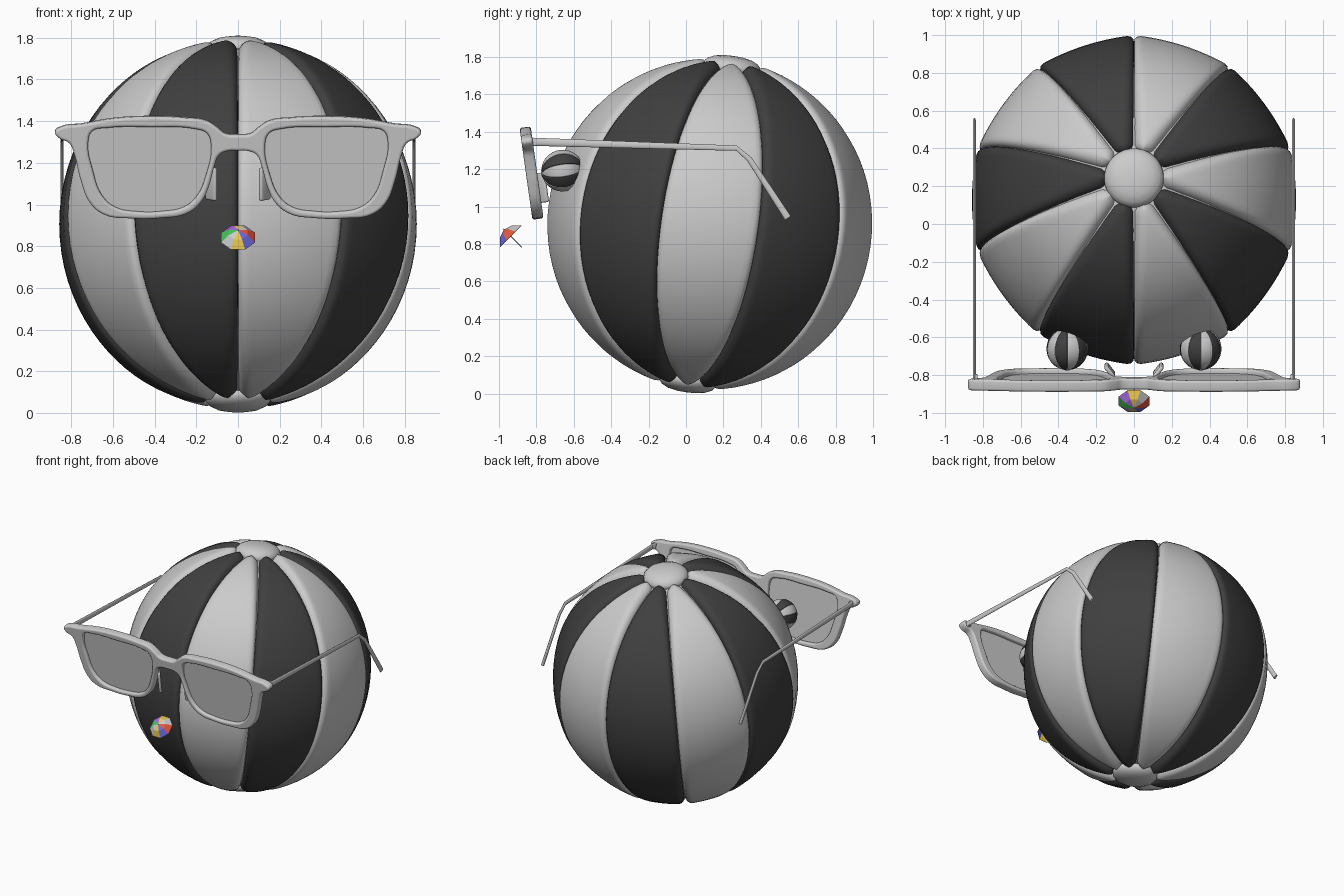
import bpy, bmesh
from math import sin, cos, pi, sqrt, radians
from mathutils import Matrix, Vector

if "Cube" in bpy.data.objects:
    bpy.data.objects.remove(bpy.data.objects["Cube"])


def material(name, rgb):
    m = bpy.data.materials.new(name)
    m.diffuse_color = (*rgb, 1)
    m.use_nodes = True
    m.node_tree.nodes["Principled BSDF"].inputs["Base Color"].default_value = m.diffuse_color
    return m


def add(name, mesh, matrix=Matrix(), mat=None, angle=None):
    ob = bpy.data.objects.new(name, mesh)
    bpy.context.collection.objects.link(ob)
    ob.matrix_world = matrix
    if mat and not mesh.materials:
        mesh.materials.append(mat)
    if angle:
        bpy.ops.object.select_all(action='DESELECT')
        ob.select_set(True)
        bpy.context.view_layer.objects.active = ob
        bpy.ops.object.shade_smooth_by_angle(angle=radians(angle))
    return ob


def mesh_from(name, verts, faces, smooth=False, recalc=False):
    me = bpy.data.meshes.new(name)
    me.from_pydata(verts, [], faces)
    if recalc:
        bm = bmesh.new()
        bm.from_mesh(me)
        bmesh.ops.recalc_face_normals(bm, faces=bm.faces)
        bm.to_mesh(me)
        bm.free()
    for p in me.polygons:
        p.use_smooth = smooth
    return me


def grid_faces(rows, cols, base=0):
    return [(base + i * cols + j, base + (i + 1) * cols + j,
             base + (i + 1) * cols + j + 1, base + i * cols + j + 1)
            for i in range(rows - 1) for j in range(cols - 1)]


def lathe(name, profile, n):
    verts = [(r * cos(2 * pi * j / n), r * sin(2 * pi * j / n), z)
             for r, z in profile for j in range(n + 1)]
    me = mesh_from(name, verts, grid_faces(len(profile), n + 1), True)
    bm = bmesh.new()
    bm.from_mesh(me)
    bmesh.ops.remove_doubles(bm, verts=bm.verts, dist=1e-5)
    bm.to_mesh(me)
    bm.free()
    return me


# Puffy ball panels: ten gores, alternately dark and light
def panels(name, first):
    R, t0, rows, cols = 0.87, 0.165, 49, 19
    verts, faces = [], []
    for k in range(first, 10, 2):
        base = len(verts)
        for i in range(rows):
            s = i / (rows - 1)
            s = 0.35 * s + 0.65 * (0.5 - 0.5 * cos(pi * s))
            th = t0 + (pi - 2 * t0) * s
            e = min(R * min(th - t0, pi - t0 - th) / 0.05, 1)
            f = max(0.15, sqrt(max(0, 1 - (1 - e) ** 2)))
            c2 = cos(th) ** 2
            w = 0.035 + 0.035 * c2 * c2
            for j in range(cols):
                u = sin(pi / 2 * (2 * j / (cols - 1) - 1))
                d = R * sin(th) * pi / 10 * f * (1 - abs(u))
                q = max(0, 1 - d / w)
                drop = (0.036 + 0.035 * c2) * (1 - sqrt(max(0, 1 - q * q)))
                r = 0.858 + 0.03 * c2 + 0.014 * u * u * (1 - c2) - drop
                ph = k * pi / 5 + u * f * pi / 10
                verts.append((r * sin(th) * cos(ph), r * sin(th) * sin(ph), r * cos(th)))
        faces += grid_faces(rows, cols, base)
    return mesh_from(name, verts, faces, True)


dark = material("dark_panel", (0.05, 0.05, 0.05))
light_mesh = panels("light_panels", 0)
dark_mesh = panels("dark_panels", 1)
cap_mesh = lathe("cap", [(0, .908), (.05, .906), (.1, .897), (.135, .88),
                         (.155, .858), (.158, .84), (.15, .815)], 40)
core_mesh = lathe("core", [(.832 * sin(pi * i / 24), .845 * cos(pi * i / 24))
                           for i in range(25)], 48)


def ball(name, loc, tilt, scale=1):
    m = Matrix.Translation(loc) @ Matrix.Rotation(radians(tilt), 4, 'X') @ Matrix.Scale(scale, 4)
    add(name + "_light_panels", light_mesh, m)
    add(name + "_dark_panels", dark_mesh, m, dark)
    add(name + "_core", core_mesh, m)
    add(name + "_top_cap", cap_mesh, m)
    add(name + "_bottom_cap", cap_mesh, m @ Matrix.Rotation(pi, 4, 'X'))


# Big ball body leaning back, and two small ball eyes facing forward
ball("body", (0, 0.127, 0.906), -8)
for side, sx in (("left", -1), ("right", 1)):
    ball(side + "_eye", (sx * 0.353, -0.66, 1.192), 98, 0.128)

# Glasses front: flat curve outline with two lens holes, leaning forward
glasses = Matrix.Translation((0, -0.826, 1.18)) @ Matrix.Rotation(radians(98), 4, 'X')
outer = [(0, 1.337), (.06, 1.342), (.1, 1.372), (.15, 1.403), (.25, 1.417), (.42, 1.424),
         (.6, 1.414), (.75, 1.388), (.85, 1.374), (.878, 1.352), (.86, 1.322), (.81, 1.297),
         (.785, 1.24), (.755, 1.12), (.71, 1.01), (.64, .953), (.52, .936), (.36, .938),
         (.25, .957), (.18, 1.01), (.14, 1.09), (.115, 1.18), (.09, 1.24), (.05, 1.259), (0, 1.261)]
lens = [(.13, 1.29), (.15, 1.345), (.2, 1.364), (.42, 1.374), (.63, 1.37), (.7, 1.354),
        (.719, 1.3), (.695, 1.16), (.655, 1.05), (.59, .99), (.48, .968), (.36, .97),
        (.26, .99), (.2, 1.04), (.155, 1.14)]
mirrored = lambda pts: [(-x, z) for x, z in reversed(pts)]


def plate(name, loops, half, bevel, matrix):
    cu = bpy.data.curves.new(name, 'CURVE')
    cu.dimensions, cu.fill_mode = '2D', 'BOTH'
    cu.resolution_u, cu.bevel_resolution = 5, 3
    cu.extrude, cu.bevel_depth, cu.offset = half - bevel, bevel, -bevel
    for pts in loops:
        sp = cu.splines.new('BEZIER')
        sp.bezier_points.add(len(pts) - 1)
        sp.use_cyclic_u = True
        for bp, (x, z) in zip(sp.bezier_points, pts):
            bp.co = (x, (z - 1.18) / cos(radians(8)), 0)
            bp.handle_left_type = bp.handle_right_type = 'AUTO'
    tmp = bpy.data.objects.new(name + "_curve", cu)
    bpy.context.collection.objects.link(tmp)
    deps = bpy.context.evaluated_depsgraph_get()
    me = bpy.data.meshes.new_from_object(tmp.evaluated_get(deps))
    bpy.data.objects.remove(tmp)
    add(name, me, matrix, angle=35)


plate("glasses_frame", [outer + mirrored(outer[1:-1]), lens, mirrored(lens)], 0.03, 0.013, glasses)
plate("left_lens", [mirrored(lens)], 0.005, 0, glasses)
plate("right_lens", [lens], 0.005, 0, glasses)


# Rounded tube swept along a path lying in the y-z plane
def swept(name, path, half_x, n=12):
    verts, faces = [], []
    for i, (x, y, z, h) in enumerate(path):
        a, b = path[max(i - 1, 0)], path[min(i + 1, len(path) - 1)]
        t = Vector((0, b[1] - a[1], b[2] - a[2])).normalized()
        up = Vector((0, -t.z, t.y))
        for j in range(n):
            an = 2 * pi * j / n
            verts.append(Vector((x + half_x * cos(an), y, z)) + up * h * sin(an))
    for i in range(len(path) - 1):
        for j in range(n):
            k = (j + 1) % n
            faces.append((i * n + j, i * n + k, (i + 1) * n + k, (i + 1) * n + j))
    faces += [tuple(range(n)), tuple(range((len(path) - 1) * n, len(path) * n))]
    return mesh_from(name, verts, faces, recalc=True)


def rounded_box(name, size, bevel, matrix):
    bm = bmesh.new()
    bmesh.ops.create_cube(bm, size=1, matrix=Matrix.Diagonal((*size, 1)))
    bmesh.ops.bevel(bm, geom=bm.edges[:], offset=bevel, segments=3, profile=0.5, affect='EDGES')
    me = bpy.data.meshes.new(name)
    bm.to_mesh(me)
    bm.free()
    add(name, me, matrix, angle=35)


# Temple arms, hinges and nose pads
for side, sx in (("left", -1), ("right", 1)):
    x = sx * 0.845
    arm = [(x, -.85, 1.347, .022), (x, .27, 1.312, .014), (x, .34, 1.252, .015), (x, .545, .938, .019)]
    add(side + "_temple_arm", swept(side + "_temple_arm", arm, 0.008), angle=40)
    rounded_box(side + "_hinge", (.025, .04, .04), .006, Matrix.Translation((sx * .84, -.815, 1.345)))
    rounded_box(side + "_nose_pad", (.022, .075, .16), .01,
                Matrix.Translation((sx * .128, -.775, 1.1))
                @ Matrix.Rotation(radians(8), 4, 'X') @ Matrix.Rotation(radians(-38 * sx), 4, 'Z'))

# Paper parasol: eight flat coloured panels, clockwise from the front
parasol = Matrix.Translation((0, -0.9375, 0.841)) @ Matrix.Rotation(radians(45), 4, 'X')
yellow = material("yellow", (.85, .6, .08))
colours = [yellow, material("white", (.8, .8, .8)), material("green", (.06, .55, .1)),
           material("purple", (.4, .15, .75)), yellow, None,
           material("red", (.8, .1, .05)), material("blue", (.15, .15, .75))]
for k, mat in enumerate(colours):
    a = -pi / 2 - k * pi / 4
    rings = [(0.002, .05), (.05, .035), (.088, 0)]
    verts = [(r * cos(a + s), r * sin(a + s), z) for r, z in rings for s in (-pi / 8, pi / 8)]
    ob = add(f"parasol_panel_{k + 1}", mesh_from("parasol_panel", verts, grid_faces(3, 2)), parasol, mat)
    ob.modifiers.new("paper", 'SOLIDIFY').thickness = 0.002

# Parasol stick
stick = bmesh.new()
bmesh.ops.create_cone(stick, cap_ends=True, segments=8, radius1=.0025, radius2=.0025, depth=.14,
                      matrix=Matrix.Translation((0, 0, -.015)))
stick_mesh = bpy.data.meshes.new("parasol_stick")
stick.to_mesh(stick_mesh)
stick.free()
add("parasol_stick", stick_mesh, parasol, angle=50)
